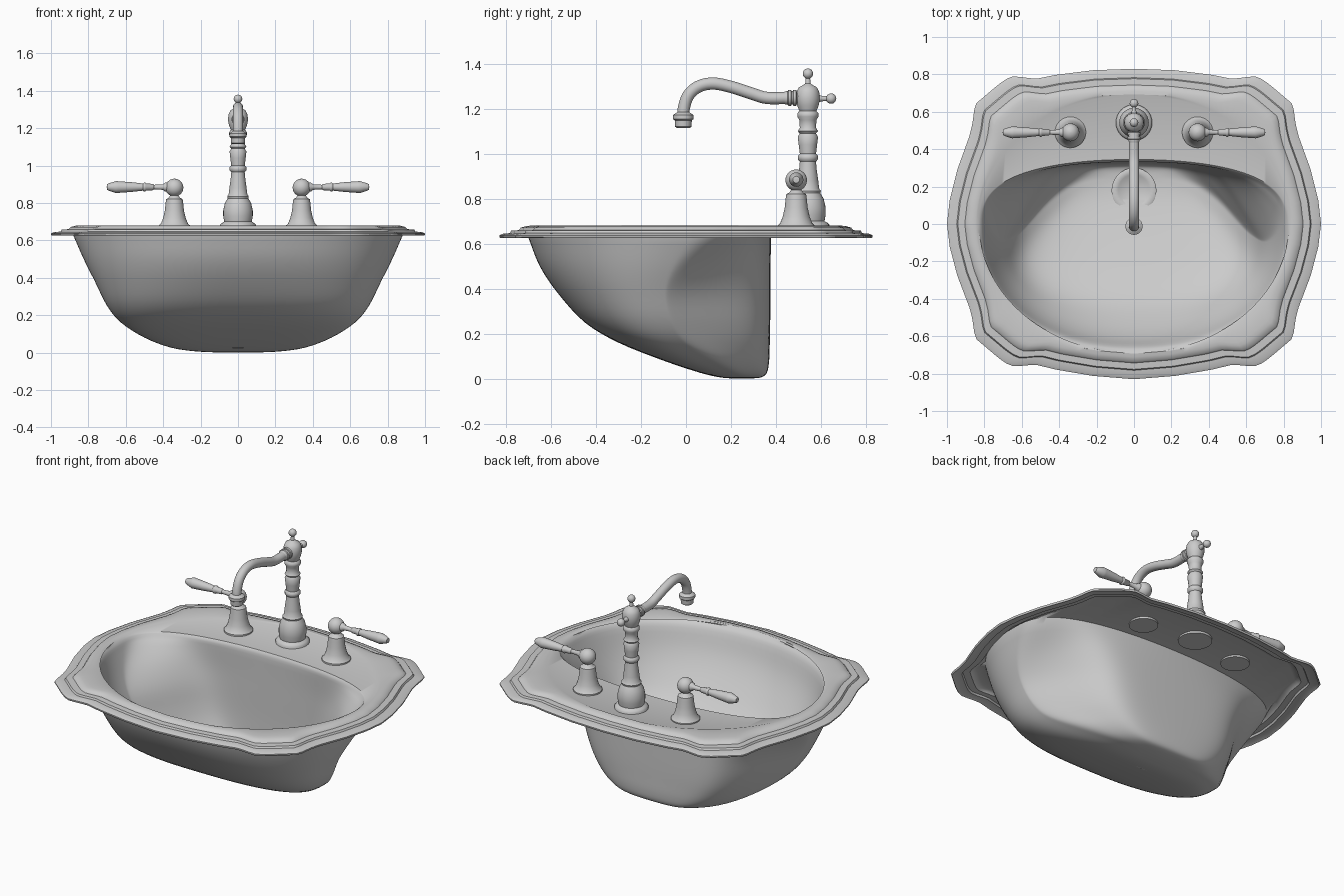
import bpy, bmesh, math
from mathutils import Matrix, Vector

if "Cube" in bpy.data.objects:
    bpy.data.objects.remove(bpy.data.objects["Cube"])

N = 192
mat = bpy.data.materials.new("grey porcelain")
mat.diffuse_color = (0.6, 0.6, 0.6, 1)
mat.use_nodes = True
mat.node_tree.nodes["Principled BSDF"].inputs["Base Color"].default_value = mat.diffuse_color


def finish(name, bm, angle=40):
    bmesh.ops.remove_doubles(bm, verts=bm.verts, dist=1e-5)
    bmesh.ops.recalc_face_normals(bm, faces=bm.faces)
    me = bpy.data.meshes.new(name)
    bm.to_mesh(me)
    bm.free()
    ob = bpy.data.objects.new(name, me)
    bpy.context.collection.objects.link(ob)
    me.materials.append(mat)
    bpy.ops.object.select_all(action='DESELECT')
    ob.select_set(True)
    bpy.context.view_layer.objects.active = ob
    bpy.ops.object.shade_smooth_by_angle(angle=math.radians(angle))
    return ob


def loft(name, rings, angle=40):
    """Skin a list of rings and cap both ends."""
    bm = bmesh.new()
    loops = [[bm.verts.new(p) for p in r] for r in rings]
    n = len(loops[0])
    for a, b in zip(loops, loops[1:]):
        for i in range(n):
            j = (i + 1) % n
            bm.faces.new((a[i], a[j], b[j], b[i]))
    bm.faces.new(loops[0])
    bm.faces.new(loops[-1])
    return finish(name, bm, angle)


def lathe(name, profile, origin, axis=(0, 0, 1), n=32):
    """Turn (radius, distance) points about an axis through origin."""
    m = Matrix.Translation(origin) @ Vector((0, 0, 1)).rotation_difference(Vector(axis)).to_matrix().to_4x4()
    rings = [[m @ Vector((max(r, .0005) * math.cos(math.tau * i / n),
                          max(r, .0005) * math.sin(math.tau * i / n), h))
              for i in range(n)] for r, h in profile]
    return loft(name, rings, angle=45)


def ball(r, c, steps=10, start=0.15):
    angs = [math.pi * (start + (1 - start) * k / steps) for k in range(steps + 1)]
    return [(r * math.sin(a), c - r * math.cos(a)) for a in angs]


def smooth(pts, sub=6):
    """Catmull-Rom subdivision of points of any dimension."""
    p = [Vector(q) for q in pts]
    p = [2 * p[0] - p[1]] + p + [2 * p[-1] - p[-2]]
    out = []
    for i in range(1, len(p) - 2):
        a, b, c, d = p[i - 1:i + 3]
        for k in range(sub):
            t = k / sub
            out.append(.5 * (2 * b + (c - a) * t + (2 * a - 5 * b + 4 * c - d) * t * t
                             + (3 * b - a - 3 * c + d) * t ** 3))
    return out + [p[-2]]


# Rim outline: one quarter, mirrored by angle
quarter = [(1, 0), (.985, .13), (.945, .29), (.88, .47), (.865, .53), (.85, .64),
           (.72, .75), (.66, .79), (.59, .785), (.53, .775), (.42, .797), (.22, .822), (0, .83)]


def outline(t):
    c, s = abs(math.cos(t)), abs(math.sin(t))
    for (x0, y0), (x1, y1) in zip(quarter, quarter[1:]):
        d0, d1 = x0 * s - y0 * c, x1 * s - y1 * c
        if d0 >= -1e-9 and d1 <= 1e-9:
            k = d0 / (d0 - d1)
            x, y = x0 + k * (x1 - x0), y0 + k * (y1 - y0)
            break
    if math.sin(t) < 0:
        y = -y + .03 * min(1, x / .66) * min(1, y / .6)
    return (math.copysign(x, math.cos(t)), y)


angles = [math.tau * i / N for i in range(N)]
edge = [outline(t) for t in angles]


def rim_ring(s, z):
    d = 1 - s
    return [(x * (1 - d), y * (1 - d * 1.1), z) for x, y in edge]


def oval(a, b, z):
    return [(a * math.cos(t), b * math.sin(t), z) for t in angles]


def d_ring(a, f, b, z, k=.62, pf=.92, w=0):
    """Bowl section: squarish front by power pf, flat back with corners chamfered by w."""
    yc = f + (b - f) * k
    ring = []
    for t in angles:
        c, s = math.cos(t), math.sin(t)
        if s > 0:
            x = abs(c) ** .92
            h = max((1 - x) / .37, 1e-4)
            cut = (h ** -5 + 1) ** -.2
            y = yc + (b - yc) * (cut * w + s ** .62 * (1 - w))
        else:
            x = abs(c) ** pf
            y = yc - (yc - f) * abs(s) ** pf
        ring.append((a * math.copysign(x, c), y, z))
    return ring


# Bowl sections: half width, front y, back y, height, widest point, front power, chamfer
bowl = smooth([(.88, -.70, .377, .625, .62, .92, .15), (.825, -.65, .377, .5, .56, .9, .7),
               (.765, -.57, .376, .38, .5, .85, .9), (.70, -.45, .375, .25, .46, .75, .9),
               (.625, -.30, .373, .16, .42, .65, .8), (.50, -.10, .37, .08, .42, .58, .6),
               (.36, .06, .36, .027, .45, .6, .5), (.22, .15, .335, .006, .5, .7, .4),
               (.07, .22, .28, 0, .5, .9, .2)], 4)
outer = [d_ring(.886, -.706, .377, .655)] + [d_ring(*q) for q in bowl]
inner = [d_ring(q[0] * .91, q[1] * .96 + .02, q[2] - .045, q[3] * .965 + .03, *q[4:]) for q in bowl]

# Basin: outer bowl, thin stepped rim, deck, inner bowl
steps = [(1, .637), (.985, .644), (.948, .647), (.942, .658), (.905, .660), (.896, .671),
         (.87, .678), (.85, .680)]
under = [rim_ring(s - .004, z - .012) for s, z in steps[:-1]][::-1] + [rim_ring(1, .63)]
deck = [oval(.84, .70, .678), oval(.828, .69, .674),
        d_ring(.822, -.682, .345, .669), d_ring(.814, -.67, .338, .662), d_ring(.806, -.66, .334, .648)]
loft("basin", outer[::-1] + under + [rim_ring(*s) for s in steps] + deck + inner, angle=40)

# Drain ring in the bowl floor
lathe("drain", [(.12, .025), (.12, .046), (.112, .05), (.085, .048), (.078, .042), (0, .042)], (0, .18, 0))

# Faucet column with finial
lathe("faucet_column", [(.097, .65), (.097, .682), (.088, .692), (.074, .70), (.079, .73), (.079, .76),
      (.07, .80), (.055, .825), (.058, .835), (.05, .845), (.046, .88), (.039, .93), (.036, .965),
      (.045, .975), (.045, .99), (.036, 1.0), (.041, 1.04), (.045, 1.075), (.036, 1.09),
      (.045, 1.10), (.036, 1.115), (.038, 1.15), (.047, 1.165), (.047, 1.18), (.038, 1.19),
      (.048, 1.215), (.054, 1.245), (.05, 1.275), (.04, 1.295), (.022, 1.305), (.012, 1.312),
      (.010, 1.335)] + ball(.023, 1.356), (0, .542, 0))

# Knob behind the column
lathe("rear_knob", [(.018, .04), (.012, .06), (.011, .085)] + ball(.023, .10), (0, .545, 1.245), (0, 1, 0), 24)

# Collar where the spout meets the column
lathe("spout_collar", [(.028, .03), (.028, .052), (.035, .055), (.035, .068), (.03, .07), (.03, .076),
      (.035, .078), (.035, .09), (.03, .093), (.03, .1), (.025, .112)], (0, .545, 1.248), (0, -1, 0))

# Curved spout swept along a path in the middle plane
path = smooth([(0, .46, 1.248), (0, .36, 1.248), (0, .29, 1.268), (0, .20, 1.297), (0, .12, 1.312),
               (0, .055, 1.298), (0, .01, 1.258), (0, -.01, 1.2), (0, -.012, 1.15)], 6)
tube = []
for i, p in enumerate(path):
    d = (path[min(i + 1, len(path) - 1)] - path[max(i - 1, 0)]).normalized()
    up = Vector((1, 0, 0)).cross(d)
    tube.append([p + .027 * (math.cos(a) * Vector((1, 0, 0)) + math.sin(a) * up)
                 for a in (math.tau * k / 24 for k in range(24))])
loft("spout", tube)
lathe("spout_outlet", [(.025, 1.12), (.03, 1.115), (.036, 1.12), (.038, 1.148), (.046, 1.154),
      (.046, 1.172), (.036, 1.178), (.027, 1.185)], (0, -.012, 0))

# Pair of tap handles, mirrored left and right
for side, sx in (("left", -1), ("right", 1)):
    at = Vector((sx * .34, .49, 0))
    lathe(side + "_tap_base", [(.083, .65), (.083, .68), (.072, .69), (.06, .72), (.051, .76), (.047, .80),
          (.044, .82), (.03, .828), (.024, .838)] + ball(.048, .882), at)
    lathe(side + "_tap_lever", [(.026, .03), (.024, .05), (.015, .06), (.012, .11), (.017, .115),
          (.019, .15), (.024, .155), (.024, .162), (.019, .168), (.026, .23), (.031, .30),
          (.032, .312), (.02, .35), (.015, .36), (0, .362)], at + Vector((0, 0, .885)), (sx, 0, 0), 24)
